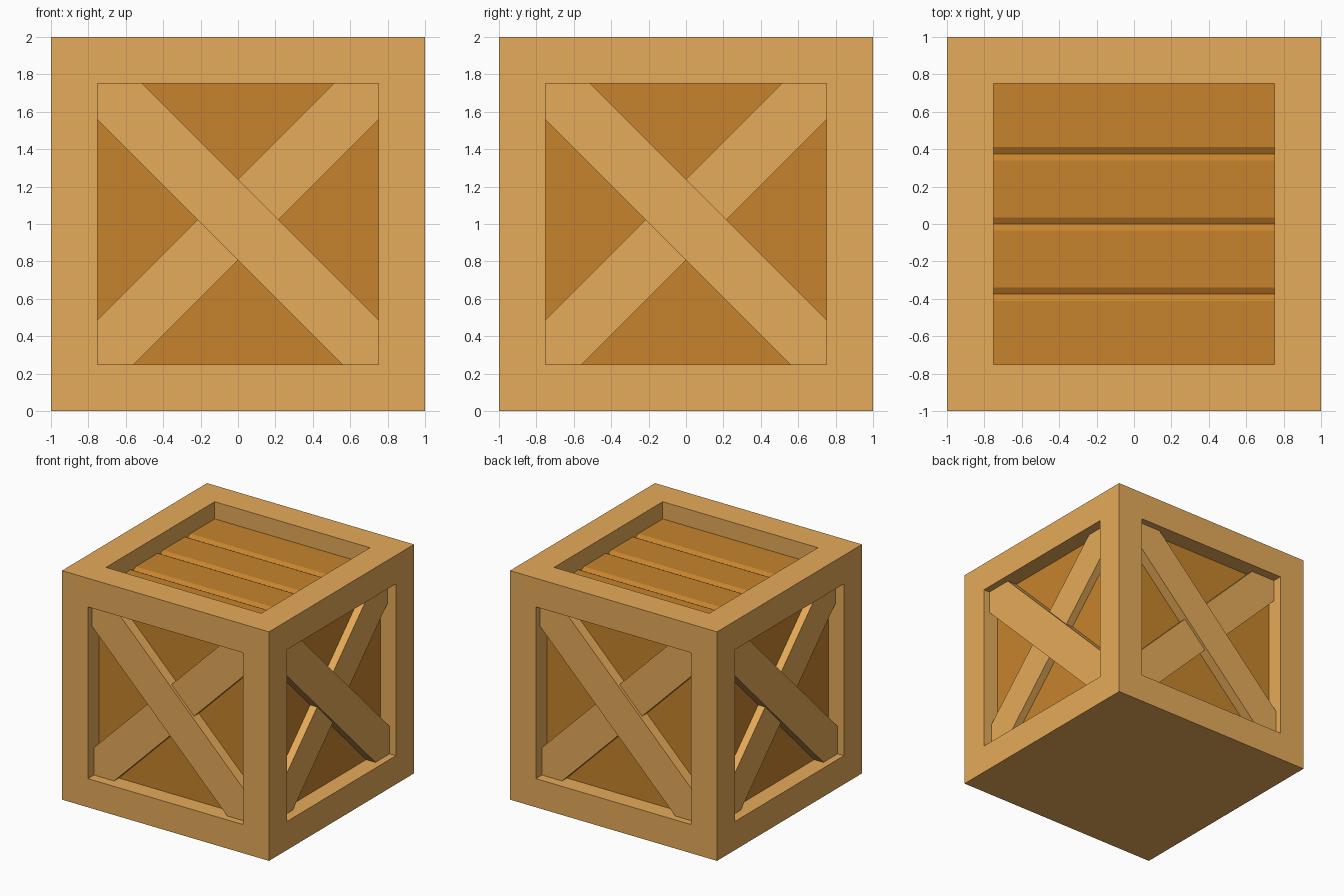
import bpy, bmesh
from math import pi
from mathutils import Matrix, Vector

if "Cube" in bpy.data.objects:
    bpy.data.objects.remove(bpy.data.objects["Cube"])


def material(name, rgb):
    m = bpy.data.materials.new(name)
    m.diffuse_color = (*rgb, 1)
    m.use_nodes = True
    m.node_tree.nodes["Principled BSDF"].inputs["Base Color"].default_value = m.diffuse_color
    return m


light_wood = material("light_wood", (0.79, 0.405, 0.1))
dark_wood = material("dark_wood", (0.57, 0.23, 0.026))


def finish(bm, name, *mats):
    bmesh.ops.recalc_face_normals(bm, faces=bm.faces)
    me = bpy.data.meshes.new(name)
    bm.to_mesh(me)
    bm.free()
    for m in mats:
        me.materials.append(m)
    ob = bpy.data.objects.new(name, me)
    bpy.context.collection.objects.link(ob)
    return ob


def prism(name, points, offset, mat, matrix=Matrix()):
    """Extrude a closed 3D outline along an offset."""
    bm = bmesh.new()
    face = bm.faces.new([bm.verts.new(p) for p in points])
    ext = bmesh.ops.extrude_face_region(bm, geom=[face])["geom"]
    bmesh.ops.translate(bm, vec=offset,
                        verts=[v for v in ext if isinstance(v, bmesh.types.BMVert)])
    bm.transform(matrix)
    return finish(bm, name, mat)


# Crate body: cube with a recessed panel on the four sides and the top
bm = bmesh.new()
bmesh.ops.create_cube(bm, size=2, matrix=Matrix.Translation((0, 0, 1)))
bm.normal_update()
for f in [f for f in bm.faces if f.normal.z > -0.5]:
    n = f.normal.copy()
    depth = 0.22 if n.z > 0.5 else 0.15
    bmesh.ops.inset_individual(bm, faces=[f], thickness=0.25, use_even_offset=True)
    # extruded ring becomes the recess wall
    panel = bmesh.ops.extrude_discrete_faces(bm, faces=[f])["faces"][0]
    bmesh.ops.translate(bm, verts=panel.verts, vec=-n * depth)
    panel.material_index = 1
finish(bm, "crate_frame", light_wood, dark_wood)

# Planked lid: four boards divided by shallow V grooves
top, half, deep = 1.85, 0.036, 0.02
outline = [(-0.75, 1.78), (-0.75, top)]
for y in (-0.375, 0, 0.375):
    outline += [(y - half, top), (y, top - deep), (y + half, top)]
outline += [(0.75, top), (0.75, 1.78)]
prism("lid_planks", [(-0.75, y, z) for y, z in outline], Vector((1.5, 0, 0)), dark_wood)

# Crossed braces on each side, one slightly proud of the other
brace = [(-0.75, 1.75), (-0.51, 1.75), (0.75, 0.49),
         (0.75, 0.25), (0.555, 0.25), (-0.75, 1.555)]
for i, side in enumerate(("front", "right", "back", "left")):
    turn = Matrix.Rotation(i * pi / 2, 4, 'Z')
    for part, sx, d in (("outer", 1, 0.06), ("inner", -1, 0.083)):
        prism(f"{side}_{part}_brace", [(sx * x, d - 1, z) for x, z in brace],
              Vector((0, 0.152 - d, 0)), light_wood, turn)
